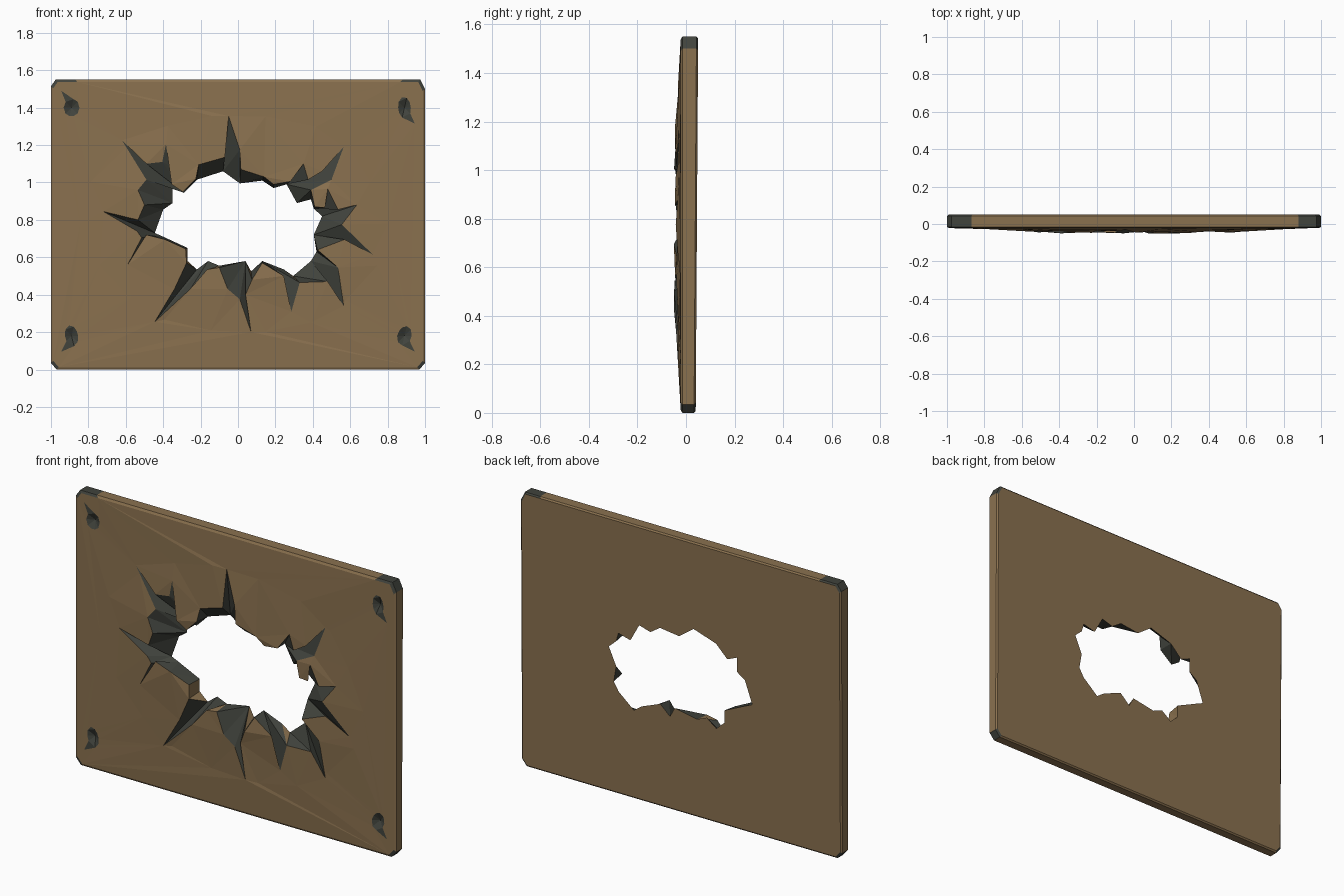
import bpy, bmesh, math
from mathutils import Vector
from mathutils.geometry import delaunay_2d_cdt

if "Cube" in bpy.data.objects:
    bpy.data.objects.remove(bpy.data.objects["Cube"])

H, ZC = 1.55, 0.78


def material(name, rgb):
    m = bpy.data.materials.new(name)
    m.diffuse_color = (*rgb, 1)
    m.use_nodes = True
    m.node_tree.nodes["Principled BSDF"].inputs["Base Color"].default_value = m.diffuse_color
    return m


BROWN, DARK = 0, 1
mats = [material("brown_paint", (0.255, 0.165, 0.078)),
        material("dark_broken_edge", (0.052, 0.056, 0.046))]

# torn edge on the front skin (x, z), clockwise from the left
TORN = [(-.54, .74), (-.72, .845), (-.535, .80), (-.50, .88), (-.535, .96), (-.49, 1.015),
        (-.62, 1.225), (-.49, 1.10), (-.405, 1.11), (-.385, 1.205), (-.355, .99), (-.295, .95),
        (-.225, 1.02), (-.21, 1.095), (-.07, 1.135), (-.05, 1.355), (.01, 1.175), (.015, 1.07),
        (.14, 1.03), (.19, .99), (.28, 1.005), (.35, 1.10), (.375, 1.015), (.45, 1.06),
        (.565, 1.19), (.50, 1.015), (.39, .96), (.41, .87), (.465, .865), (.48, .965),
        (.535, .855), (.635, .88), (.555, .775), (.72, .615), (.57, .695), (.425, .64),
        (.535, .545), (.565, .34), (.48, .47), (.33, .465), (.285, .31), (.245, .50),
        (.13, .57), (.075, .48), (.04, .40), (.07, .20), (.01, .375), (-.055, .43),
        (-.10, .545), (-.165, .535), (-.255, .43), (-.445, .255), (-.34, .43), (-.275, .57),
        (-.28, .645), (-.39, .695), (-.49, .72), (-.59, .56), (-.515, .705)]
# smaller hole through the back skin
HOLE = [(-.445, .73), (-.40, .855), (-.35, .89), (-.35, .97), (-.29, .945), (-.22, 1.015),
        (-.08, 1.06), (.01, .995), (.13, 1.01), (.19, .97), (.26, .99), (.315, .89),
        (.39, .91), (.405, .86), (.45, .82), (.405, .72), (.42, .63), (.39, .58),
        (.295, .50), (.245, .535), (.13, .58), (.07, .525), (.04, .58), (-.10, .555),
        (-.16, .58), (-.22, .535), (-.27, .58), (-.27, .65), (-.40, .71)]
PITS = [(sx * .89, z) for sx in (-1, 1) for z in (.18, 1.40)]


def front_y(x, z):
    """Front skin bulges outward towards the hole; pit centres are sunken."""
    if any(math.hypot(x - px, z - pz) < .005 for px, pz in PITS):
        return 0.0
    d = math.hypot(x, (z - ZC) / .78)
    t = max(0, min(1, (.95 - d) / .5))
    return -.022 - .028 * t * (.78 + .22 * math.sin(37 * x + 23 * z))


def back_y(x, z):
    return .04 + .01 * z / H


def inside(p, poly):
    hit = False
    for (x1, z1), (x2, z2) in zip(poly, poly[1:] + poly[:1]):
        if (z1 > p[1]) != (z2 > p[1]) and p[0] < (x2 - x1) * (p[1] - z1) / (z2 - z1) + x1:
            hit = not hit
    return hit


def pit_outline(px, pz):
    """Irregular nail hole with one split running outward."""
    pts = []
    for i in range(10):
        a = math.tau * i / 10
        r = 1 + .12 * math.sin(i * 5 + px * 9 + pz * 7)
        pts.append((px + .038 * r * math.cos(a), pz + .052 * r * math.sin(a)))
    s = 1 if px > 0 else -1
    pts[8 if s > 0 else 3 if pz > 1 else 7] = (px + .055 * (1 if s > 0 else -1), pz + (.09 if s < 0 and pz > 1 else -.085))
    return pts


def rim(inset):
    """Panel outline with clipped corners and marks for the worn top ends."""
    pts = [(-1, .035), (-1, H - .035), (-.975, H), (-.87, H), (.88, H), (.975, H),
           (1, H - .05), (1, .035), (.97, 0), (-.97, 0)]
    return [(x * (1 - inset), H / 2 + (z - H / 2) * (1 - inset / .775)) for x, z in pts]


bm = bmesh.new()


def add_face(pts, mat):
    f = bm.faces.new([bm.verts.new(p) for p in pts])
    f.material_index = mat


def skin(outer, hole, yfun, pits=(), extra=()):
    """Triangulated sheet with a hole; pit areas are dark."""
    coords, edges = [], []
    for loop in [outer, hole, *pits]:
        n = len(coords)
        coords += loop
        edges += [(n + i, n + (i + 1) % len(loop)) for i in range(len(loop))]
    coords += extra
    vs, _, fs, *_ = delaunay_2d_cdt([Vector(c) for c in coords], edges, [], 0, 1e-5)
    for f in fs:
        c = sum((vs[i] for i in f), Vector((0, 0))) / len(f)
        if inside(c, hole):
            continue
        dark = any(inside(c, p) for p in pits)
        add_face([(vs[i].x, yfun(*vs[i]), vs[i].y) for i in f], DARK if dark else BROWN)


# front skin, with loose points that make it look dented
dents = [((.80 + .05 * math.sin(5 * i)) * math.cos(i * math.tau / 18),
          ZC + (.62 + .04 * math.cos(7 * i)) * math.sin(i * math.tau / 18)) for i in range(18)]
dents = [p for p in dents if not inside(p, TORN)]
skin(rim(.012), TORN, front_y, [pit_outline(*p) for p in PITS], PITS + dents)
# back skin
skin(rim(.008), HOLE, back_y)

# outer rim: bevelled edge, dark at the clipped corners and worn top ends
rings = [[(x, front_y(x, z), z) for x, z in rim(.012)],
         [(x, -.015, z) for x, z in rim(0)],
         [(x, back_y(x, z) - .007, z) for x, z in rim(0)],
         [(x, back_y(x, z), z) for x, z in rim(.008)]]
WORN = {1, 2, 4, 5, 7, 9}
for a, b in zip(rings, rings[1:]):
    for i in range(len(a)):
        j = (i + 1) % len(a)
        add_face([a[i], a[j], b[j], b[i]], DARK if i in WORN else BROWN)


def sweep(loop):
    """Angle around the hole centre for each point, never decreasing."""
    out = []
    for x, z in loop + loop[:1]:
        a = math.atan2(z - ZC, -x)
        if out:
            a = max(out[-1], out[-1] + (a - out[-1] + math.pi) % math.tau - math.pi)
        out.append(a)
    return out


# torn wall joining the front edge to the back hole
fa, ba = sweep(TORN), sweep(HOLE)
nf, nb, i, j = len(TORN), len(HOLE), 0, 0
fp = [Vector((x, front_y(x, z), z)) for x, z in TORN]
bp = [Vector((x, back_y(x, z), z)) for x, z in HOLE]
while i < nf or j < nb:
    p, q = fp[i % nf], bp[j % nb]
    if j >= nb or (i < nf and fa[i + 1] <= ba[j + 1]):
        i += 1
        r = fp[i % nf]
    else:
        j += 1
        r = bp[j % nb]
    c = (p + q + r) / 3
    narrow = max(math.hypot(p.x - q.x, p.z - q.z), math.hypot(r.x - q.x, r.z - q.z)) < .075
    add_face([p, q, r], BROWN if narrow and c.z < .7 else DARK)

bmesh.ops.remove_doubles(bm, verts=bm.verts, dist=1e-5)
bmesh.ops.recalc_face_normals(bm, faces=bm.faces)
me = bpy.data.meshes.new("torn_panel")
bm.to_mesh(me)
bm.free()
for m in mats:
    me.materials.append(m)
bpy.context.collection.objects.link(bpy.data.objects.new("torn_panel", me))
